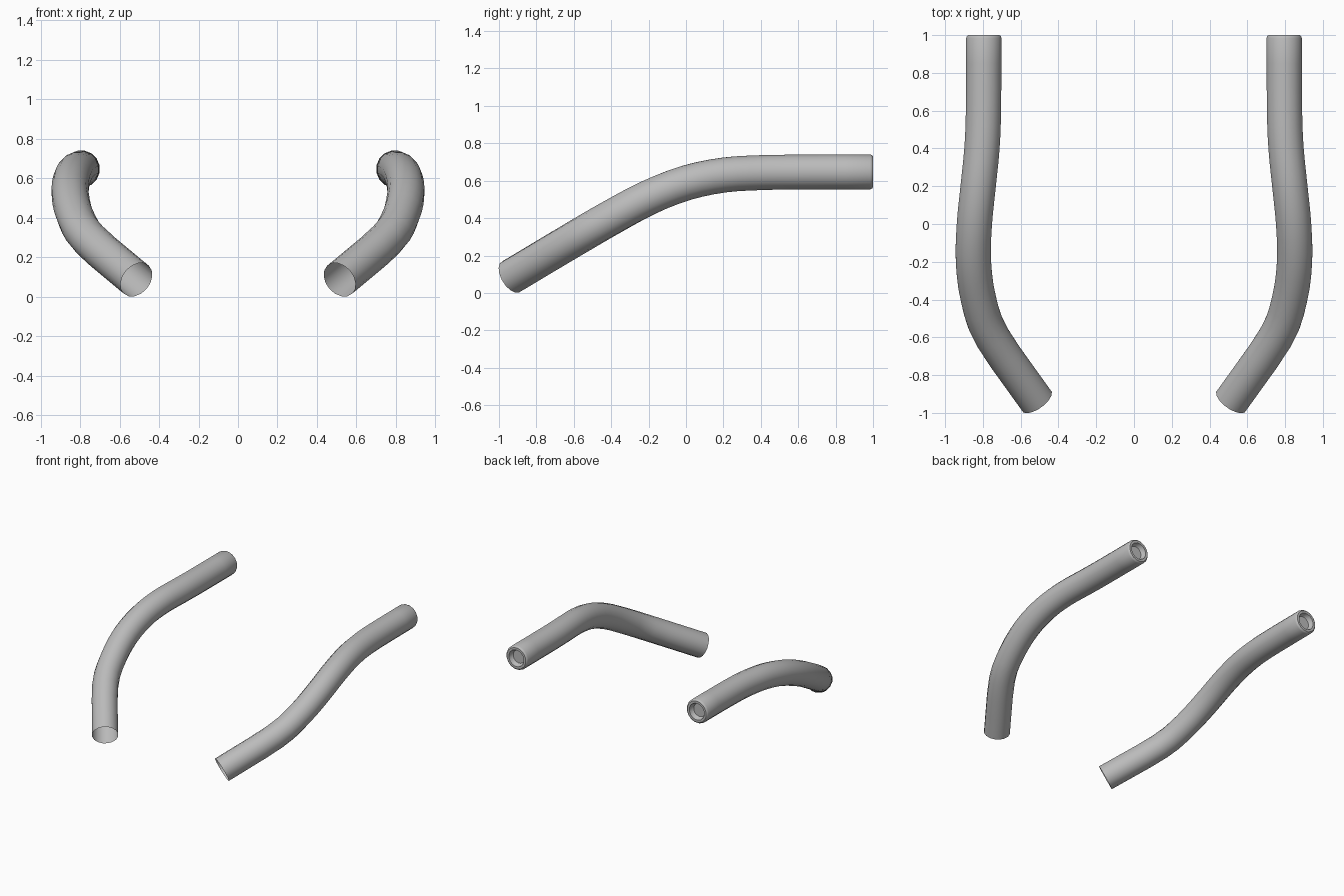
import bpy, bmesh, math
from mathutils import Vector

cube = bpy.data.objects.get("Cube")
if cube:
    bpy.data.objects.remove(cube, do_unlink=True)

RADIUS = 0.095
SIDES = 16

grey = bpy.data.materials.new("plain_grey")
grey.use_nodes = True
colour = (0.5, 0.5, 0.5, 1)
grey.diffuse_color = colour
grey.node_tree.nodes["Principled BSDF"].inputs["Base Color"].default_value = colour

# Centreline of the left pipe, from the open front end to the rear tip
PATH = [Vector(p) for p in (
    (.515, -.937, .086), (.75, -.6, .287), (.823, -.4, .403), (.85, -.2, .51),
    (.845, 0, .588), (.825, .2, .63), (.805, .4, .643), (.797, .6, .646),
    (.795, .985, .647))]

# Rear tip: (radius, y) of rounded rim, lip and recessed plug
TIP = [(.091, .995), (.084, 1.0), (.066, 1.0), (.06, .975), (.052, .965)]


def smooth_path(points, steps=3):
    """Catmull-Rom curve through the points."""
    ext = [points[0] * 2 - points[1]] + points + [points[-1] * 2 - points[-2]]
    out = []
    for a, b, c, d in zip(ext, ext[1:], ext[2:], ext[3:]):
        for i in range(steps):
            t = i / steps
            out.append(b + (c - a) * (t / 2)
                       + (a * 2 - b * 5 + c * 4 - d) * (t * t / 2)
                       + (b * 3 - a - c * 3 + d) * (t ** 3 / 2))
    return out + [points[-1].copy()]


def add_ring(bm, centre, tangent, radius, sign):
    side = tangent.cross(Vector((0, 0, 1))).normalized()
    up = side.cross(tangent).normalized()
    ring = []
    for i in range(SIDES):
        a = math.tau * (i + .5) / SIDES
        p = centre + (side * math.cos(a) + up * math.sin(a)) * radius
        ring.append(bm.verts.new((p.x * sign, p.y, p.z)))
    return ring


def make_pipe(name, sign):
    bm = bmesh.new()
    line = smooth_path(PATH)
    rings = []
    # Swept tube, open at the front
    for i, p in enumerate(line):
        tangent = line[min(i + 1, len(line) - 1)] - line[max(i - 1, 0)]
        if i == len(line) - 1:
            tangent = Vector((0, 1, 0))
        rings.append(add_ring(bm, p, tangent.normalized(), RADIUS, sign))
    # Rear tip with recess
    for r, y in TIP:
        rings.append(add_ring(bm, Vector((line[-1].x, y, line[-1].z)),
                              Vector((0, 1, 0)), r, sign))
    for a, b in zip(rings, rings[1:]):
        for i in range(SIDES):
            j = (i + 1) % SIDES
            quad = (a[i], a[j], b[j], b[i])
            bm.faces.new(quad if sign < 0 else quad[::-1])
    bm.faces.new(rings[-1])
    bmesh.ops.recalc_face_normals(bm, faces=bm.faces)
    mesh = bpy.data.meshes.new(name)
    bm.to_mesh(mesh)
    bm.free()
    mesh.materials.append(grey)
    obj = bpy.data.objects.new(name, mesh)
    bpy.context.collection.objects.link(obj)
    bpy.ops.object.select_all(action='DESELECT')
    obj.select_set(True)
    bpy.context.view_layer.objects.active = obj
    bpy.ops.object.shade_smooth_by_angle(angle=math.radians(35))


make_pipe("left_pipe", 1)
make_pipe("right_pipe", -1)
